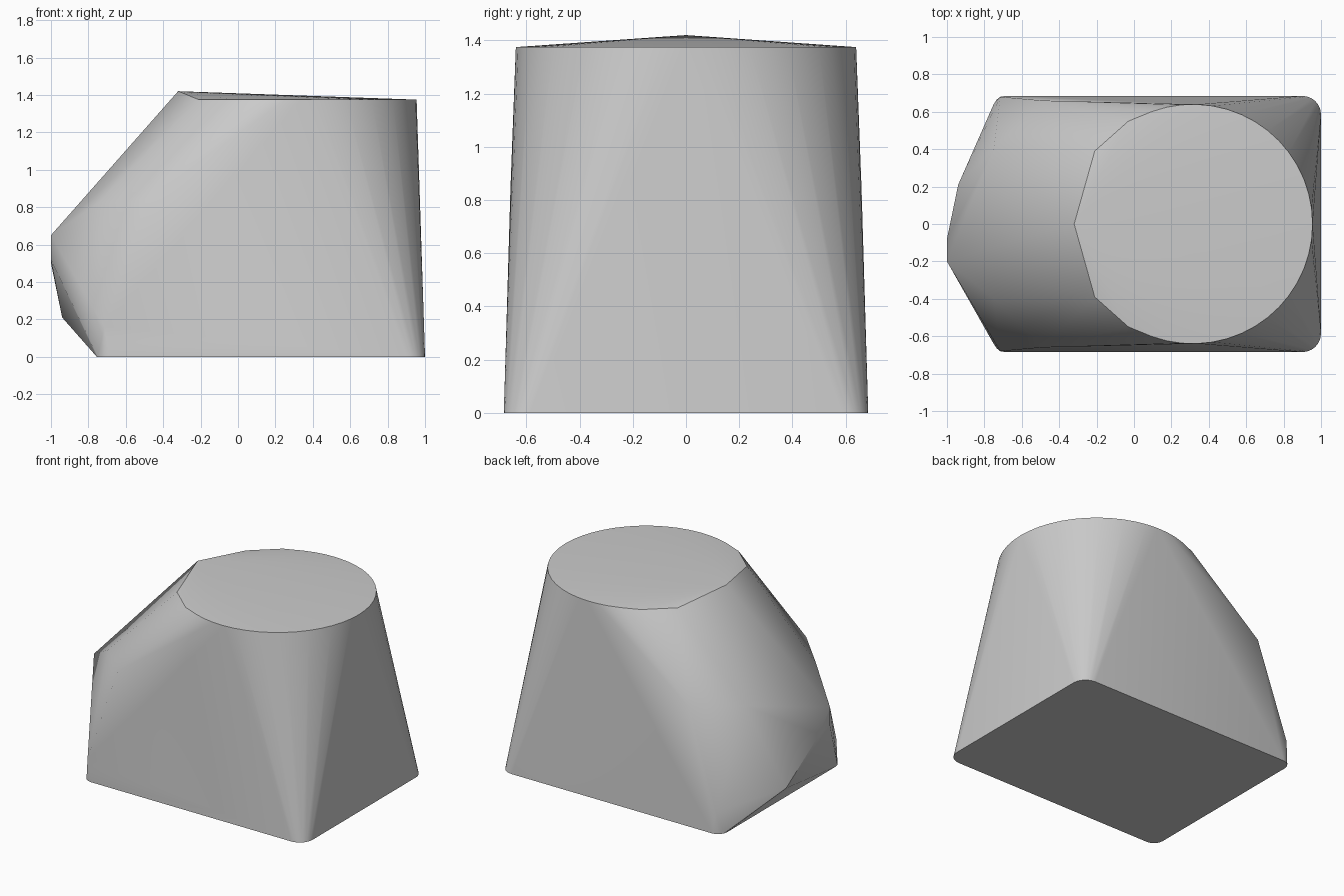
import bpy, bmesh
from math import sin, cos, pi, radians

cube = bpy.data.objects.get("Cube")
if cube:
    bpy.data.objects.remove(cube, do_unlink=True)

stone = bpy.data.materials.new("plain grey")
stone.use_nodes = True
grey = (0.6, 0.6, 0.6, 1)
stone.diffuse_color = grey
stone.node_tree.nodes["Principled BSDF"].inputs["Base Color"].default_value = grey


def arc(cx, cy, z, radius, start, end, steps):
    """Points along a horizontal arc, angles in degrees."""
    angles = [radians(start + (end - start) * i / steps) for i in range(steps + 1)]
    return [(cx + radius * cos(a), cy + radius * sin(a), z) for a in angles]


# half outline, mirrored across y = 0
half = []
# rounded corners of the base
half += arc(0.9, 0.585, 0, 0.1, 0, 90, 6)
half += arc(-0.685, 0.615, 0, 0.07, 90, 180, 4)
# round top rim, open towards the nose
half += arc(0.315, 0, 1.375, 0.64, 0, 110, 15)
half += [(-0.03, 0.55, 1.375), (-0.21, 0.39, 1.375)]
# shoulders and cheeks of the sloped side
half += [(-0.49, 0.66, 0.84), (-0.715, 0.68, 0.16), (-0.75, 0.4, 0.82)]

points = half + [(x, -y, z) for x, y, z in half]
# raised tip of the top, then the lopsided nose
points += [(-0.32, 0, 1.42)]
points += [(-1, -0.2, 0.65), (-1, -0.2, 0.52), (-1, -0.08, 0.5), (-0.94, 0.21, 0.21)]

# solid wrapped around all outlines
bm = bmesh.new()
for p in points:
    bm.verts.new(p)
bmesh.ops.remove_doubles(bm, verts=bm.verts, dist=0.001)
bmesh.ops.convex_hull(bm, input=bm.verts)
loose = [v for v in bm.verts if not v.link_faces]
bmesh.ops.delete(bm, geom=loose, context='VERTS')
bmesh.ops.dissolve_limit(bm, angle_limit=radians(0.3), verts=bm.verts, edges=bm.edges)
bmesh.ops.recalc_face_normals(bm, faces=bm.faces)

mesh = bpy.data.meshes.new("faceted_block")
bm.to_mesh(mesh)
bm.free()
mesh.materials.append(stone)
block = bpy.data.objects.new("faceted_block", mesh)
bpy.context.collection.objects.link(block)

# soft sides with crisp rim and creases
bpy.ops.object.select_all(action='DESELECT')
block.select_set(True)
bpy.context.view_layer.objects.active = block
bpy.ops.object.shade_smooth_by_angle(angle=pi / 6)
